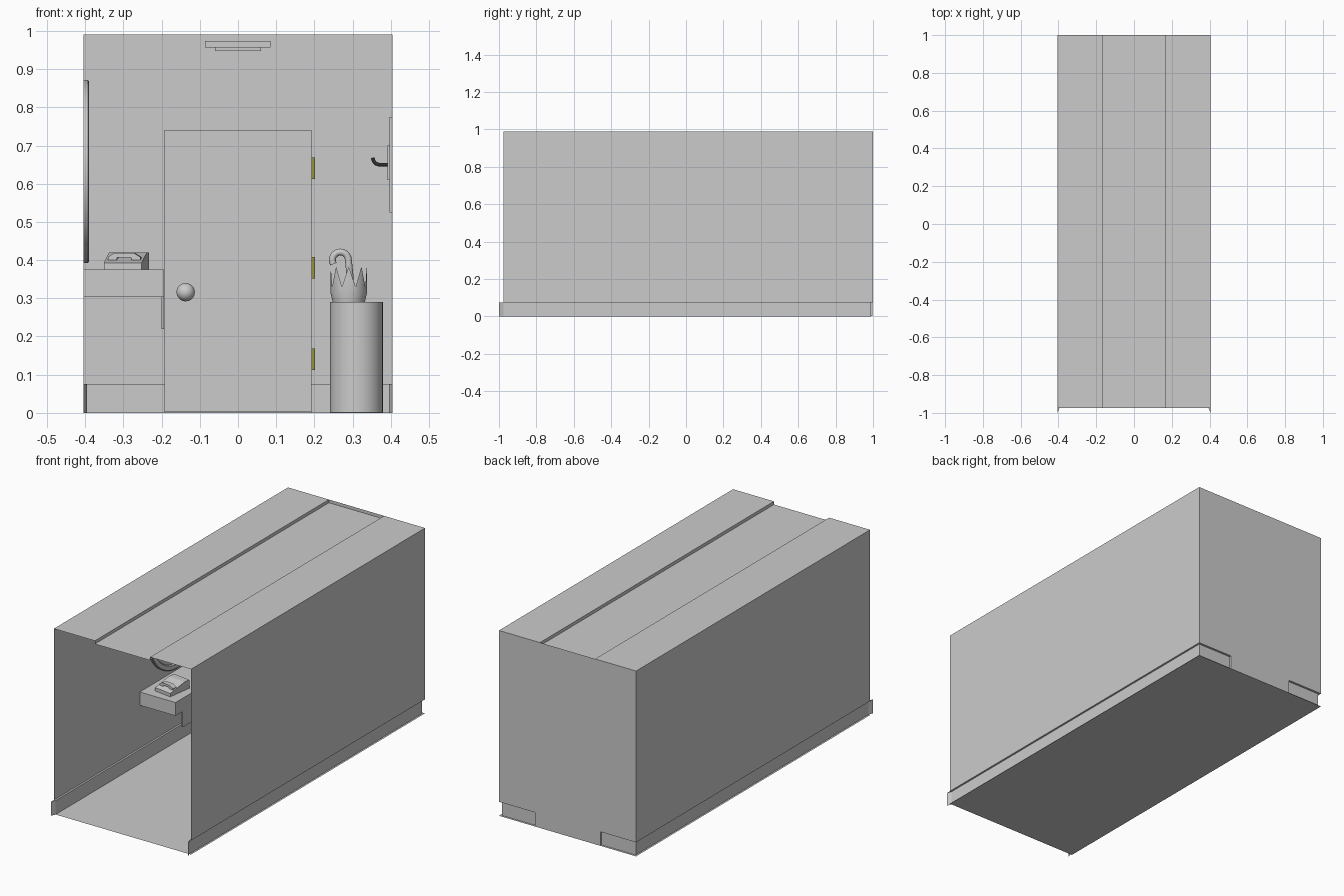
import bpy, bmesh, math
from mathutils import Matrix

if "Cube" in bpy.data.objects:
    bpy.data.objects.remove(bpy.data.objects["Cube"])


def colour(name, rgb):
    m = bpy.data.materials.new(name)
    m.diffuse_color = (*rgb, 1)
    m.use_nodes = True
    m.node_tree.nodes["Principled BSDF"].inputs["Base Color"].default_value = m.diffuse_color
    return m


brass = colour("olive_brass", (0.30, 0.28, 0.05))
black = colour("black_iron", (0.03, 0.03, 0.03))


def finish(name, bm, smooth=False, mat=None):
    me = bpy.data.meshes.new(name)
    bm.to_mesh(me)
    bm.free()
    ob = bpy.data.objects.new(name, me)
    bpy.context.collection.objects.link(ob)
    if mat:
        me.materials.append(mat)
    if smooth:
        bpy.ops.object.select_all(action='DESELECT')
        ob.select_set(True)
        bpy.context.view_layer.objects.active = ob
        bpy.ops.object.shade_smooth_by_angle(angle=math.radians(35))
    return ob


def sheet(name, polys):
    bm = bmesh.new()
    for p in polys:
        bm.faces.new([bm.verts.new(v) for v in p])
    bmesh.ops.remove_doubles(bm, verts=bm.verts, dist=1e-4)
    return finish(name, bm)


def box(name, lo, hi, mat=None):
    bm = bmesh.new()
    bmesh.ops.create_cube(bm, size=1)
    for v in bm.verts:
        v.co = [(a + b) / 2 + c * (b - a) for a, b, c in zip(lo, hi, v.co)]
    return finish(name, bm, mat=mat)


def lathe(name, profile, loc, axis='Z', n=48):
    bm = bmesh.new()
    vs = [bm.verts.new((r, 0, z)) for r, z in profile]
    es = [bm.edges.new(p) for p in zip(vs, vs[1:])]
    bmesh.ops.spin(bm, geom=vs + es, cent=(0, 0, 0), axis=(0, 0, 1),
                   angle=2 * math.pi, steps=n)
    bmesh.ops.remove_doubles(bm, verts=bm.verts, dist=1e-5)
    bmesh.ops.recalc_face_normals(bm, faces=bm.faces)
    turn = {'Z': Matrix(), 'X': Matrix.Rotation(math.pi / 2, 4, 'Y'),
            '-Y': Matrix.Rotation(math.pi / 2, 4, 'X')}[axis]
    bm.transform(Matrix.Translation(loc) @ turn)
    return finish(name, bm, smooth=True)


def tube(name, pts, r, mat=None):
    cu = bpy.data.curves.new(name, 'CURVE')
    cu.dimensions = '3D'
    cu.bevel_depth, cu.bevel_resolution, cu.use_fill_caps = r, 3, True
    sp = cu.splines.new('POLY')
    sp.points.add(len(pts) - 1)
    for p, co in zip(sp.points, pts):
        p.co = (*co, 1)
    if mat:
        cu.materials.append(mat)
    ob = bpy.data.objects.new(name, cu)
    bpy.context.collection.objects.link(ob)
    return ob


W, F, B, H, S = 0.405, -0.975, 1.0, 0.99, 0.075
D, I, R, C = 0.193, 0.395, 0.163, 0.973

# Room shell: floor, side walls, back wall, ceiling with a recessed strip
sheet("floor", [[(-W, F, 0), (W, F, 0), (W, B, 0), (-W, B, 0)]])
walls = [[(s * W, F, S), (s * W, B, S), (s * W, B, H), (s * W, F, H)] for s in (-1, 1)]
walls.append([(-W, B, S), (-D, B, S), (-D, B, 0), (D, B, 0), (D, B, S),
              (W, B, S), (W, B, H), (-W, B, H)])
sheet("walls", walls)
prof = [(-W, H), (-R, H), (-R, C), (R, C), (R, H), (W, H)]
sheet("ceiling", [[(a, F, c), (b, F, d), (b, B, d), (a, B, c)]
                  for (a, c), (b, d) in zip(prof, prof[1:])])

# Skirting: bent sheet along each side wall and up to the door
Y = B - 0.012
for s, side in ((-1, "left"), (1, "right")):
    o, i, d = s * W, s * I, s * D
    sheet("skirting_" + side, [
        [(o, F, S), (i, F, S), (i, Y, S), (o, B, S)],
        [(i, F, 0), (i, Y, 0), (i, Y, S), (i, F, S)],
        [(i, Y, S), (d, Y, S), (d, B, S), (o, B, S)],
        [(i, Y, 0), (d, Y, 0), (d, Y, S), (i, Y, S)],
        [(o, -1, 0), (i, F, 0), (i, F, S), (o, -1, S)],
        [(o, -1, S), (i, F, S), (o, F, S)]])

# Door with hinges and knob
box("door", (-D, 0.982, 0.002), (D, 0.998, 0.74))
for z in (0.14, 0.38, 0.64):
    box("hinge", (D, 0.978, z - 0.028), (D + 0.008, 0.998, z + 0.028), brass)
ball = [(0.024 * math.sin(a), 0.045 + 0.024 * math.cos(a))
        for a in [math.pi * k / 16 for k in range(15)]]
lathe("door_knob", ball + [(0.009, 0.005), (0.018, 0.005), (0.018, 0)],
      (-0.137, 0.982, 0.316), '-Y', 32)

# Ceiling lamp
box("lamp_base", (-0.086, -0.085, 0.956), (0.085, 0.085, C))
box("lamp_glass", (-0.06, -0.06, 0.948), (0.06, 0.06, 0.956))

# Round wall mirror
lathe("mirror", [(0.24, 0), (0.24, 0.012), (0.236, 0.015), (0.215, 0.015),
                 (0.21, 0.008), (0, 0.008)], (-W, 0.05, 0.632), 'X', 64)

# Wall shelf with the lower front panel
box("shelf", (-W, -0.25, 0.304), (-0.194, 0.35, 0.375))
box("shelf_panel", (-0.2, -0.19, 0.22), (-0.194, 0.29, 0.304))

# Telephone: wedge base with a handset across it, slightly turned
place = Matrix.Translation((-0.292, -0.135, 0.375)) @ Matrix.Rotation(math.radians(-8), 4, 'Z')
bm = bmesh.new()
side = [(-0.07, 0), (0.065, 0), (0.065, 0.045), (0.03, 0.045), (-0.07, 0.018)]
f = bm.faces.new([bm.verts.new((-0.05, y, z)) for y, z in side])
ex = bmesh.ops.extrude_face_region(bm, geom=[f])['geom']
bmesh.ops.translate(bm, vec=(0.1, 0, 0),
                    verts=[g for g in ex if isinstance(g, bmesh.types.BMVert)])
bmesh.ops.recalc_face_normals(bm, faces=bm.faces)
bm.transform(place)
finish("phone_base", bm)
bm = bmesh.new()
arch = [(-0.043, 0.012), (-0.043, 0.027), (-0.025, 0.038), (0.025, 0.038), (0.043, 0.027),
        (0.043, 0.012), (0.022, 0.012), (0.018, 0.026), (-0.018, 0.026), (-0.022, 0.012)]
f = bm.faces.new([bm.verts.new((x, -0.045, z + 0.006)) for x, z in arch])
ex = bmesh.ops.extrude_face_region(bm, geom=[f])['geom']
bmesh.ops.translate(bm, vec=(0, 0.026, 0),
                    verts=[g for g in ex if isinstance(g, bmesh.types.BMVert)])
bmesh.ops.recalc_face_normals(bm, faces=bm.faces)
bm.transform(place)
finish("phone_handset", bm)

# Umbrella stand: open cylinder
SX, SY = 0.31, 0.6
lathe("umbrella_stand", [(0, 0.001), (0.069, 0.001), (0.069, 0.29), (0.064, 0.29),
                         (0.064, 0.012), (0, 0.012)], (SX, SY, 0), 'Z', 48)

# Folded umbrella: pleated canopy with pointed rim, shaft and crook
UX = 0.29
bm = bmesh.new()
rings = []
for k, (r, z) in enumerate([(0.006, 0.03), (0.042, 0.29), (0.048, 0.315), (0.047, 0.345)]):
    ring = []
    for j in range(16):
        a = 2 * math.pi * j / 16
        zz = z + (0.038 if j % 2 == 0 else -0.015) * (k == 3)
        ring.append(bm.verts.new((UX + r * math.cos(a), SY + r * math.sin(a), zz)))
    rings.append(ring)
for p, q in zip(rings, rings[1:]):
    for j in range(16):
        bm.faces.new((p[j], p[j - 15], q[j - 15], q[j]))
bm.faces.new(rings[0][::-1])
finish("umbrella_canopy", bm, smooth=True)
crook = [(0.268 + 0.021 * math.cos(a), SY, 0.4 + 0.021 * math.sin(a))
         for a in [math.pi * k / 12 for k in range(15)]]
tube("umbrella_handle", [(UX + 0.003, SY, 0.03), (UX + 0.003, SY, 0.36)] + crook, 0.009)

# Coat hook on its backing board
box("hook_board", (W - 0.008, -0.25, 0.525), (W, 0.35, 0.775))
for y in (-0.12, 0.05, 0.22):
    box("hook_plate", (0.391, y - 0.02, 0.61), (0.397, y + 0.02, 0.70))
    bend = [(0.37 - 0.017 * math.sin(a), y, 0.668 - 0.018 * math.cos(a))
            for a in [math.pi / 2 * k / 6 for k in range(7)]]
    tube("coat_hook", [(0.392, y, 0.65)] + bend, 0.005, black)
